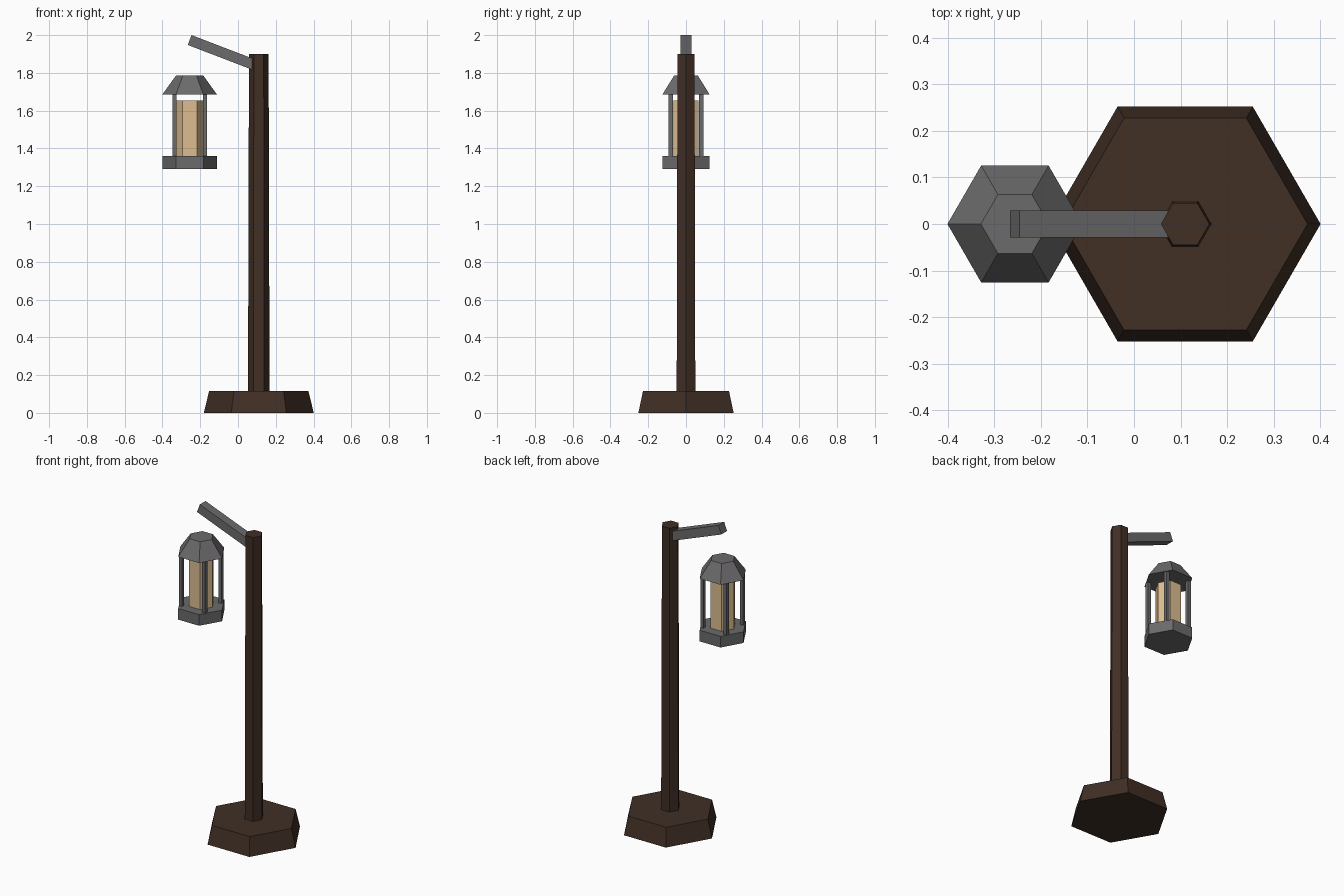
import bpy
import math

old = bpy.data.objects.get("Cube")
if old:
    bpy.data.objects.remove(old, do_unlink=True)


def make_material(name, colour):
    mat = bpy.data.materials.new(name)
    mat.use_nodes = True
    mat.diffuse_color = (*colour, 1)
    mat.node_tree.nodes["Principled BSDF"].inputs["Base Color"].default_value = (*colour, 1)
    return mat


wood = make_material("dark_wood", (0.052, 0.028, 0.018))
metal = make_material("grey_metal", (0.15, 0.145, 0.15))
glass = make_material("warm_glass", (0.72, 0.51, 0.28))


def hexagon(name, x, z0, z1, r0, r1, mat):
    """Six-sided tapered prism with corners on the x axis."""
    bpy.ops.mesh.primitive_cone_add(vertices=6, radius1=r0, radius2=r1, depth=z1 - z0,
                                    location=(x, 0, (z0 + z1) / 2),
                                    rotation=(0, 0, math.pi / 2))
    obj = bpy.context.object
    obj.name = name
    obj.data.materials.append(mat)


def box(name, centre, size, mat, tilt=0):
    bpy.ops.mesh.primitive_cube_add(size=1, location=centre, rotation=(0, tilt, 0))
    obj = bpy.context.object
    obj.name = name
    obj.scale = size
    obj.data.materials.append(mat)


POST_X = 0.11
LAMP_X = -0.256

# Post and foot
hexagon("foot", POST_X, 0, 0.115, 0.291, 0.263, wood)
hexagon("post", POST_X, 0.115, 1.9, 0.057, 0.052, wood)

# Sloping arm, its inner end buried in the post
tilt = math.radians(21)
length = 0.37
box("arm", (LAMP_X + length / 2 * math.cos(tilt), 0, 1.974 - length / 2 * math.sin(tilt)),
    (length, 0.057, 0.056), metal, tilt)

# Lantern
hexagon("lantern_base", LAMP_X, 1.29, 1.36, 0.145, 0.145, metal)
hexagon("lantern_glass", LAMP_X, 1.36, 1.655, 0.077, 0.077, glass)
hexagon("lantern_roof", LAMP_X, 1.685, 1.785, 0.145, 0.073, metal)
for side, sx in (("right", -1), ("left", 1)):
    for end, sy in (("front", -1), ("back", 1)):
        box(f"lantern_rod_{end}_{side}", (LAMP_X + sx * 0.081, sy * 0.081, 1.5225),
            (0.022, 0.022, 0.325), metal)
